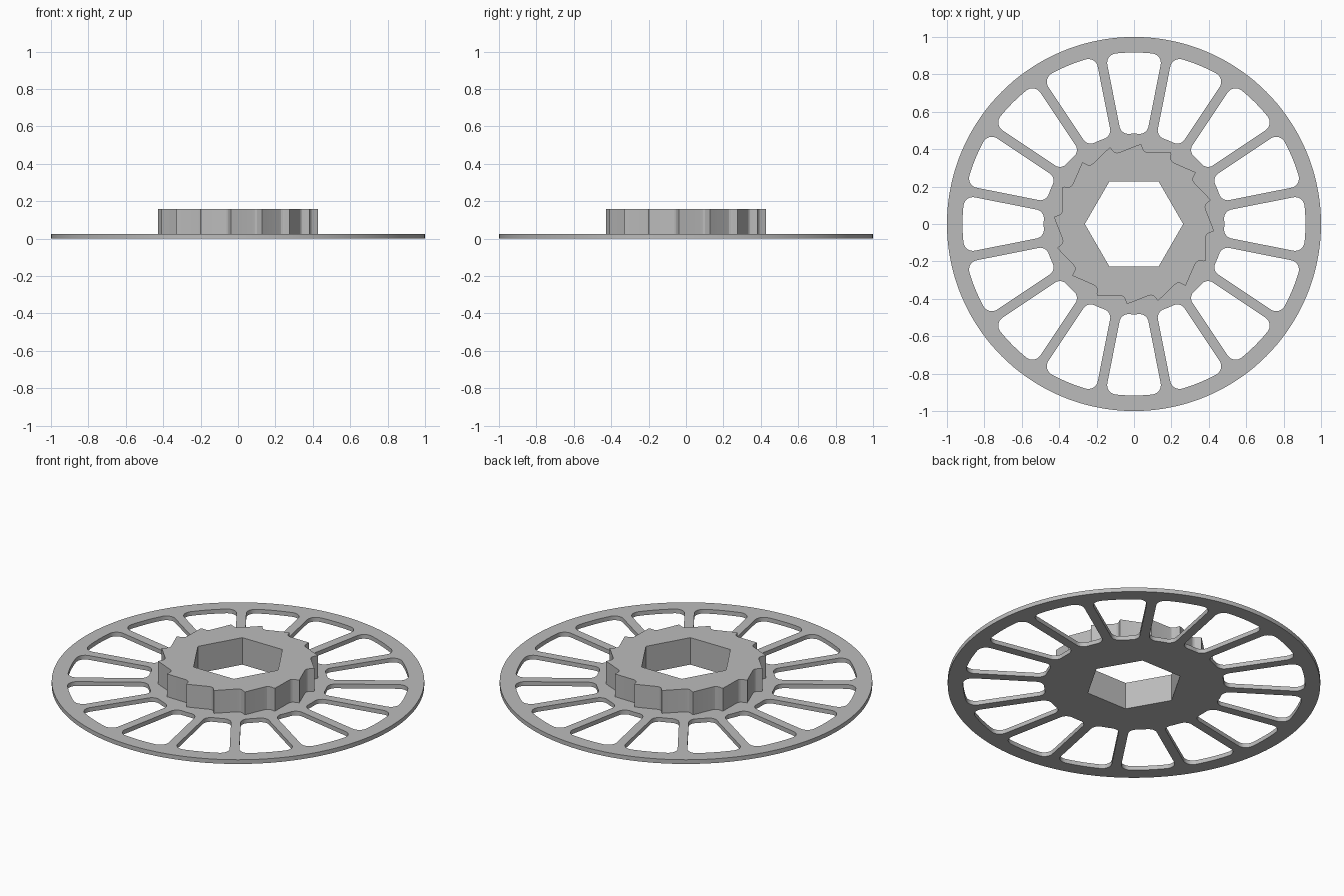
import bpy, bmesh
from math import sin, cos, asin, radians, pi
from mathutils import Vector

if "Cube" in bpy.data.objects:
    bpy.data.objects.remove(bpy.data.objects["Cube"])

COUNT = 16                 # spokes, windows and ratchet teeth
STEP = 2 * pi / COUNT
DISC_TOP, HUB_TOP = 0.025, 0.16

grey = bpy.data.materials.new("light grey")
grey.use_nodes = True
grey.diffuse_color = (0.5, 0.5, 0.5, 1)
grey.node_tree.nodes["Principled BSDF"].inputs["Base Color"].default_value = (0.5, 0.5, 0.5, 1)


def polar(r, a):
    return Vector((r * cos(a), r * sin(a)))


def ring(r, n):
    return [polar(r, 2 * pi * i / n) for i in range(n)]


def rounded(a, corner, b, n=8):
    """Near-circular arc from a to b that rounds off a corner."""
    pts = []
    for i in range(n + 1):
        t = i / n
        w = ((1 - t) ** 2, 1.42 * t * (1 - t), t * t)
        pts.append((a * w[0] + corner * w[1] + b * w[2]) / sum(w))
    return pts


def window(mid, r_in=0.483, r_out=0.917, half_spoke=0.026):
    """Tapered opening with rounded corners between two parallel-sided spokes."""
    a_in = STEP / 2 - asin(half_spoke / r_in)
    a_out = STEP / 2 - asin(half_spoke / r_out)
    inner, outer = polar(r_in, a_in), polar(r_out, a_out)
    side = (outer - inner).normalized()
    d_in, d_out = 0.042, 0.055
    half = [polar(r_in, 0)]
    half += rounded(polar(r_in, a_in - d_in / r_in), inner, inner + side * d_in)
    end = a_out - d_out / r_out
    half += rounded(outer - side * d_out, outer, polar(r_out, end))
    half += [polar(r_out, end * f) for f in (0.67, 0.33, 0)]
    mirror = [Vector((p.x, -p.y)) for p in half[-2:0:-1]]
    c, s = cos(mid), sin(mid)
    return [Vector((p.x * c - p.y * s, p.x * s + p.y * c)) for p in half + mirror]


def ratchet():
    """Saw teeth: a straight ramp, a sharp tip and a hollow behind it."""
    tooth = ((0, 0.43), (0.6, 0.423), (1.5, 0.407), (2.6, 0.396), (4, 0.391), (6, 0.391))
    return [polar(r, radians(85 - a) - k * STEP) for k in range(COUNT) for a, r in tooth]


def plate(name, loops, z0, z1):
    """Solid plate from an outline and its holes."""
    curve = bpy.data.curves.new(name + " outline", "CURVE")
    curve.dimensions, curve.fill_mode = "2D", "BOTH"
    curve.extrude = (z1 - z0) / 2
    for loop in loops:
        spline = curve.splines.new("POLY")
        spline.points.add(len(loop) - 1)
        for point, p in zip(spline.points, loop):
            point.co = (p.x, p.y, 0, 1)
        spline.use_cyclic_u = True
    helper = bpy.data.objects.new(name + " outline", curve)
    bpy.context.collection.objects.link(helper)
    graph = bpy.context.evaluated_depsgraph_get()
    mesh = bpy.data.meshes.new_from_object(helper.evaluated_get(graph))
    bpy.data.objects.remove(helper)

    bm = bmesh.new()
    bm.from_mesh(mesh)
    bmesh.ops.remove_doubles(bm, verts=bm.verts, dist=0.0001)
    bmesh.ops.recalc_face_normals(bm, faces=bm.faces)
    bmesh.ops.translate(bm, verts=bm.verts, vec=(0, 0, (z0 + z1) / 2))
    bm.to_mesh(mesh)
    bm.free()
    mesh.materials.clear()
    mesh.materials.append(grey)
    obj = bpy.data.objects.new(name, mesh)
    bpy.context.collection.objects.link(obj)
    bpy.ops.object.select_all(action="DESELECT")
    obj.select_set(True)
    bpy.context.view_layer.objects.active = obj
    bpy.ops.object.shade_smooth_by_angle(angle=radians(20))
    return obj


# Hexagonal bore shared by both parts
bore = ring(0.263, 6)

# Thin spoked disc
windows = [window(k * STEP) for k in range(COUNT)]
plate("spoked_disc", [ring(1, 144), bore] + windows, 0, DISC_TOP)

# Raised toothed hub
plate("ratchet_hub", [ratchet(), bore], DISC_TOP, HUB_TOP)
